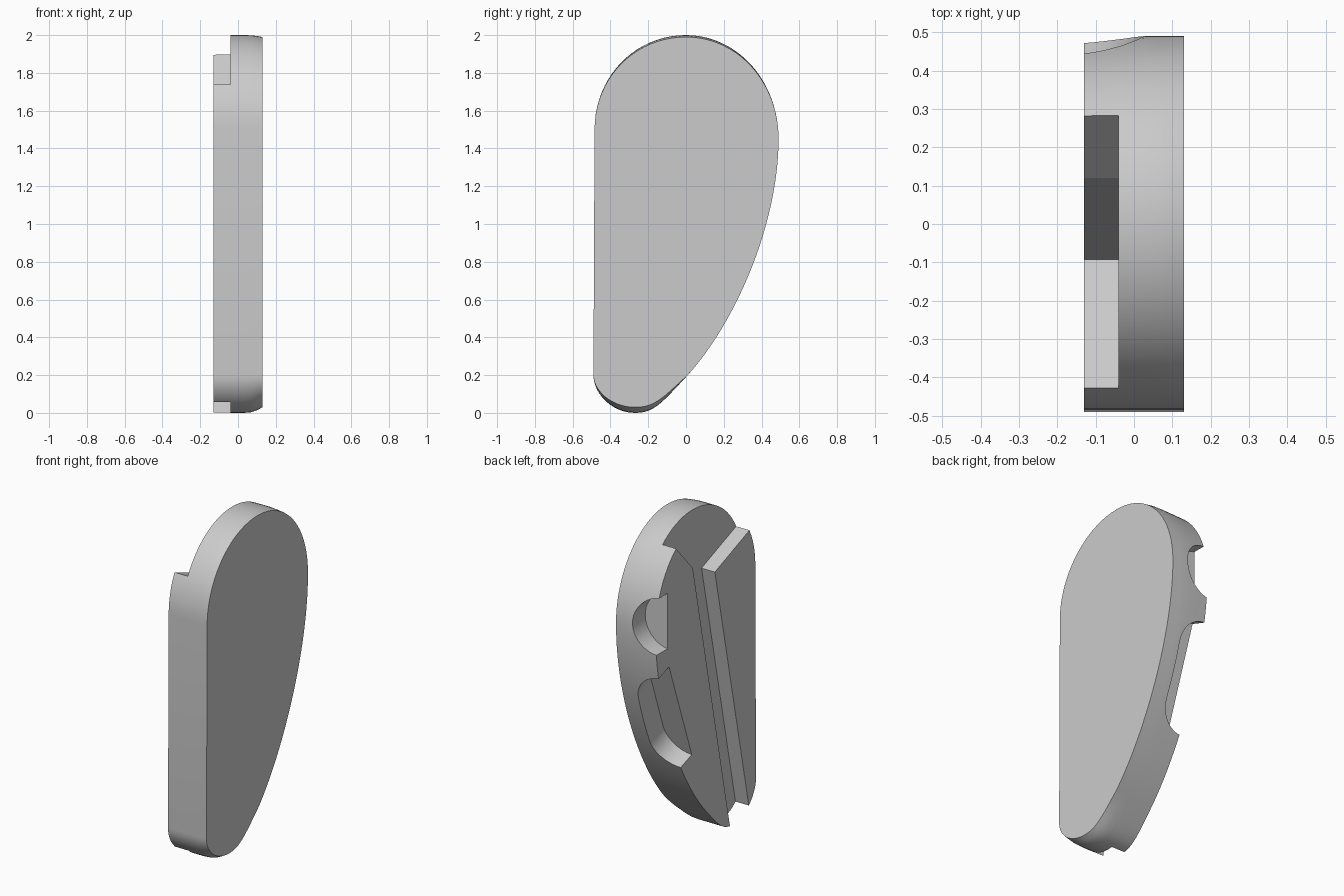
import bpy, bmesh, math
from mathutils import Vector
from mathutils.geometry import interpolate_bezier

cube = bpy.data.objects.get("Cube")
if cube:
    bpy.data.objects.remove(cube, do_unlink=True)

grey = bpy.data.materials.new("plain grey")
grey.use_nodes = True
grey.diffuse_color = (0.6, 0.6, 0.6, 1)
grey.node_tree.nodes["Principled BSDF"].inputs["Base Color"].default_value = (0.6, 0.6, 0.6, 1)


def loft(name, rings):
    """Join closed rings of points into a capped solid."""
    bm = bmesh.new()
    loops = [[bm.verts.new(p) for p in ring] for ring in rings]
    n = len(loops[0])
    for a, b in zip(loops, loops[1:]):
        for i in range(n):
            j = (i + 1) % n
            bm.faces.new((a[i], a[j], b[j], b[i]))
    bm.faces.new(loops[0])
    bm.faces.new(loops[-1])
    bmesh.ops.recalc_face_normals(bm, faces=bm.faces)
    mesh = bpy.data.meshes.new(name)
    bm.to_mesh(mesh)
    bm.free()
    obj = bpy.data.objects.new(name, mesh)
    bpy.context.collection.objects.link(obj)
    mesh.materials.append(grey)
    return obj


def cut(target, cutter):
    mod = target.modifiers.new("cut", 'BOOLEAN')
    mod.operation = 'DIFFERENCE'
    mod.solver = 'EXACT'
    mod.object = cutter
    bpy.context.view_layer.objects.active = target
    bpy.ops.object.modifier_apply(modifier=mod.name)
    bpy.data.objects.remove(cutter, do_unlink=True)


# Teardrop side outline in (y, z): each row is a point, its handle, and the next handle
OUTLINE = [
    ((-.49, .2), (-.488, .6), (-.486, 1.1), 1),
    ((-.484, 1.5), (-.484, 1.78), (-.27, 2), 20),
    ((0, 2), (.27, 2), (.49, 1.76), 20),
    ((.49, 1.45), (.49, 1.0), (.26, .47), 28),
    ((0, .19), (-.13, .05), (-.17, 0), 12),
    ((-.27, 0), (-.39, 0), (-.49, .1), 12),
]


def outline():
    pts = []
    for i, (p, h1, h2, steps) in enumerate(OUTLINE):
        q = OUTLINE[(i + 1) % len(OUTLINE)][0]
        curve = interpolate_bezier(*[Vector((*v, 0)) for v in (p, h1, h2, q)], steps + 1)
        pts += [(v.x, v.y) for v in curve[:-1]]
    return pts


def section(x):
    """Outline at x, with a tucked back edge and a rounded toe and crown."""
    tuck = .012 * max(0, (.03 - x) / .16)
    lift = max(0, (x - .04) / .09) ** 2
    ring = []
    for y, z in outline():
        y2 = y - tuck * max(0, y) / .49
        z2 = z + .03 * lift * max(0, 1 - z / .2) - .01 * lift * max(0, (z - 1.5) / .5)
        ring.append((x, y2, z2))
    return ring


# Main plate
plate = loft("grip_plate", [section(x) for x in (-.13, -.05, .03, .07, .1, .13)])

# Flared diagonal channel in the inner side
channel = [(.12, 1.715), (.42, 2.05), (.42, 2.2), (-.7, 2.2), (-.7, 1.842),
           (-.093, 1.61), (-.454, -.1), (-.26, -.1)]
cut(plate, loft("channel_cutter", [[(x, y, z) for y, z in channel] for x in (-.3, -.04)]))


def notch(name, y, z, angle, half, r, cx):
    """Round-ended pocket entering from the back edge down to a flat wall."""
    t = Vector((0, math.sin(angle), math.cos(angle)))
    n = Vector((0, math.cos(angle), -math.sin(angle)))
    ring = []
    for end in (1, -1):
        for k in range(25):
            a = math.pi * k / 24
            ring.append(Vector((cx + end * r * math.cos(a), y, z))
                        + t * end * (half + r * math.sin(a)))
    if half == 0:
        ring = ring[:24] + ring[25:49]
    cut(plate, loft(name, [ring, [p + n * .5 for p in ring]]))


# Finger notches in the back edge
notch("upper_notch_cutter", .365, 1.485, 0, 0, .17, -.15)
notch("lower_notch_cutter", .24, .89, .34, .165, .165, -.14)

# Smooth rim with crisp edges
bpy.ops.object.select_all(action='DESELECT')
plate.select_set(True)
bpy.context.view_layer.objects.active = plate
bpy.ops.object.shade_smooth_by_angle(angle=math.radians(28))
